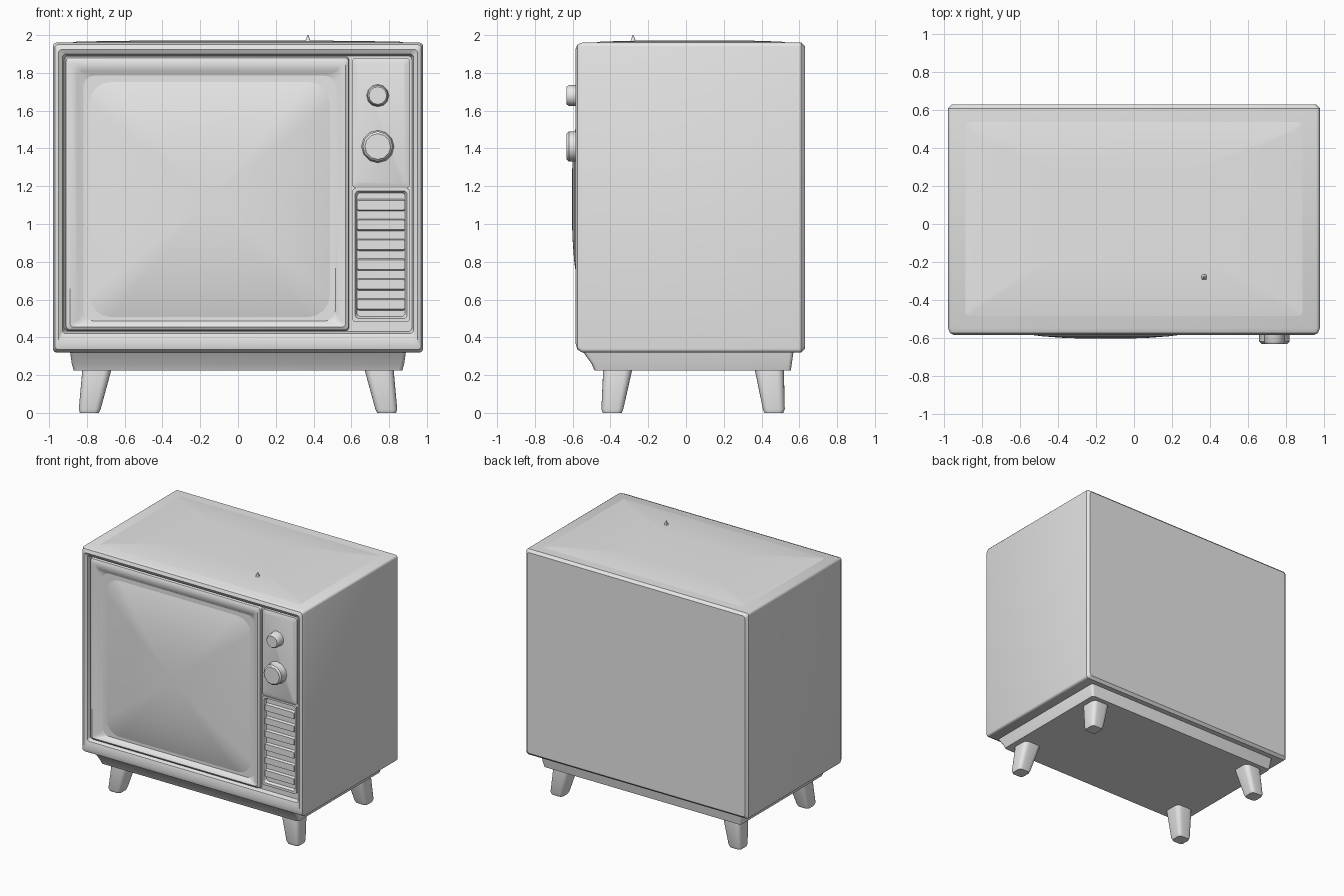
import bpy, bmesh
from math import sin, cos, pi, radians
from mathutils import Vector

cube = bpy.data.objects.get("Cube")
if cube:
    bpy.data.objects.remove(cube, do_unlink=True)

grey = bpy.data.materials.new("plain_grey")
grey.use_nodes = True
grey.diffuse_color = (0.8, 0.8, 0.8, 1)
grey.node_tree.nodes["Principled BSDF"].inputs["Base Color"].default_value = (0.8, 0.8, 0.8, 1)


def rounded(a0, a1, b0, b1, r, steps=4):
    """2D outline of a rounded rectangle."""
    pts = []
    corners = [(a1 - r, b1 - r), (a0 + r, b1 - r), (a0 + r, b0 + r), (a1 - r, b0 + r)]
    for q, (a, b) in enumerate(corners):
        for i in range(steps + 1):
            t = pi / 2 * (q + i / steps)
            pts.append((a + r * cos(t), b + r * sin(t)))
    return pts


def upright(x0, x1, z0, z1, y, r=0.02):
    return [Vector((a, y, b)) for a, b in rounded(x0, x1, z0, z1, r)]


def level(x0, x1, y0, y1, z, r=0.02):
    return [Vector((a, b, z)) for a, b in rounded(x0, x1, y0, y1, r)]


def loft(name, loops, angle=35):
    """Closed skin through a list of equal loops."""
    bm = bmesh.new()
    rows = [[bm.verts.new(p) for p in loop] for loop in loops]
    n = len(rows[0])
    for low, high in zip(rows, rows[1:]):
        for i in range(n):
            j = (i + 1) % n
            bm.faces.new((low[i], low[j], high[j], high[i]))
    bm.faces.new(rows[0][::-1])
    bm.faces.new(rows[-1])
    bmesh.ops.recalc_face_normals(bm, faces=bm.faces)
    mesh = bpy.data.meshes.new(name)
    bm.to_mesh(mesh)
    bm.free()
    mesh.materials.append(grey)
    ob = bpy.data.objects.new(name, mesh)
    bpy.context.collection.objects.link(ob)
    bpy.ops.object.select_all(action='DESELECT')
    ob.select_set(True)
    bpy.context.view_layer.objects.active = ob
    bpy.ops.object.shade_smooth_by_angle(angle=radians(angle))
    return ob


# Cabinet with a raised front rim and a recessed face
loft("cabinet", [
    upright(-0.96, 0.96, 0.34, 1.94, 0.63),
    upright(-0.98, 0.98, 0.32, 1.96, 0.61),
    upright(-0.98, 0.98, 0.32, 1.96, -0.55),
    upright(-0.97, 0.97, 0.335, 1.95, -0.575),
    upright(-0.95, 0.95, 0.37, 1.925, -0.585),
    upright(-0.93, 0.93, 0.42, 1.90, -0.57),
    upright(-0.92, 0.92, 0.43, 1.89, -0.535),
])

# Gently crowned lid
loft("cabinet_top", [
    level(-0.95, 0.95, -0.54, 0.60, 1.95),
    level(-0.85, 0.85, -0.45, 0.50, 1.966),
    level(-0.45, 0.35, -0.20, 0.30, 1.972),
])

# Screen surround sloping in towards the glass
loft("screen_surround", [
    upright(-0.92, 0.59, 0.43, 1.89, -0.52),
    upright(-0.91, 0.585, 0.44, 1.88, -0.56),
    upright(-0.89, 0.57, 0.455, 1.86, -0.57),
    upright(-0.85, 0.54, 0.47, 1.81, -0.56),
    upright(-0.81, 0.51, 0.49, 1.78, -0.53, 0.06),
])

# Bulging picture tube
loops = []
for s in (1, 0.95, 0.88, 0.78, 0.65, 0.5, 0.32, 0.12):
    w, h = 0.67 * s, 0.655 * s
    y = -0.525 - 0.08 * (1 - s ** 2.6)
    loops.append(upright(-0.15 - w, -0.15 + w, 1.13 - h, 1.13 + h, y, 0.12 * s))
loft("screen", loops, 60)

# Control column: raised upper plate and framed grille below
loft("control_plate", [
    upright(0.605, 0.91, 1.19, 1.88, -0.52),
    upright(0.605, 0.91, 1.19, 1.88, -0.555),
    upright(0.63, 0.885, 1.215, 1.855, -0.565),
])
loft("grille_frame", [
    upright(0.605, 0.91, 0.48, 1.19, -0.52),
    upright(0.605, 0.91, 0.48, 1.19, -0.56),
    upright(0.62, 0.895, 0.50, 1.175, -0.56),
    upright(0.63, 0.885, 0.51, 1.165, -0.54),
])
for i in range(6):
    z = 0.54 + i * 0.105
    loft("grille_slat", [
        upright(0.63, 0.885, z, z + 0.07, -0.53, 0.01),
        upright(0.63, 0.885, z + 0.01, z + 0.06, -0.56, 0.01),
    ])


# Tuning knobs
def disc(x, z, r, y, sides=12):
    return [Vector((x + r * cos(2 * pi * i / sides), y, z + r * sin(2 * pi * i / sides)))
            for i in range(sides)]


for name, z, r in (("upper_knob", 1.68, 0.055), ("lower_knob", 1.41, 0.08)):
    loft(name, [disc(0.74, z, r * 1.15, -0.55), disc(0.74, z, r, -0.58),
                disc(0.74, z, r, -0.62), disc(0.74, z, r * 0.85, -0.632)])

# Small pointed stub on the lid
loft("top_stub", [level(0.35, 0.39, -0.30, -0.26, 1.95, 0.01),
                  level(0.367, 0.373, -0.283, -0.277, 2.0, 0.002)])

# Plinth under the cabinet
loft("plinth", [
    level(-0.87, 0.87, -0.485, 0.555, 0.225),
    level(-0.88, 0.88, -0.50, 0.56, 0.26),
    level(-0.89, 0.89, -0.55, 0.57, 0.33),
])

# Four tapered legs splayed outwards
for side, sx in (("left", 1), ("right", -1)):
    for end, y_top, y_foot in (("front", -0.36, -0.39), ("back", 0.44, 0.465)):
        rows = []
        for x, y, half, z in ((0.745, y_top, 0.078, 0.24),
                              (0.785, y_foot, 0.058, 0.02),
                              (0.787, y_foot, 0.05, 0.0)):
            x *= sx
            rows.append(level(x - half, x + half, y - half, y + half, z, half * 0.5))
        loft(end + "_" + side + "_leg", rows)
